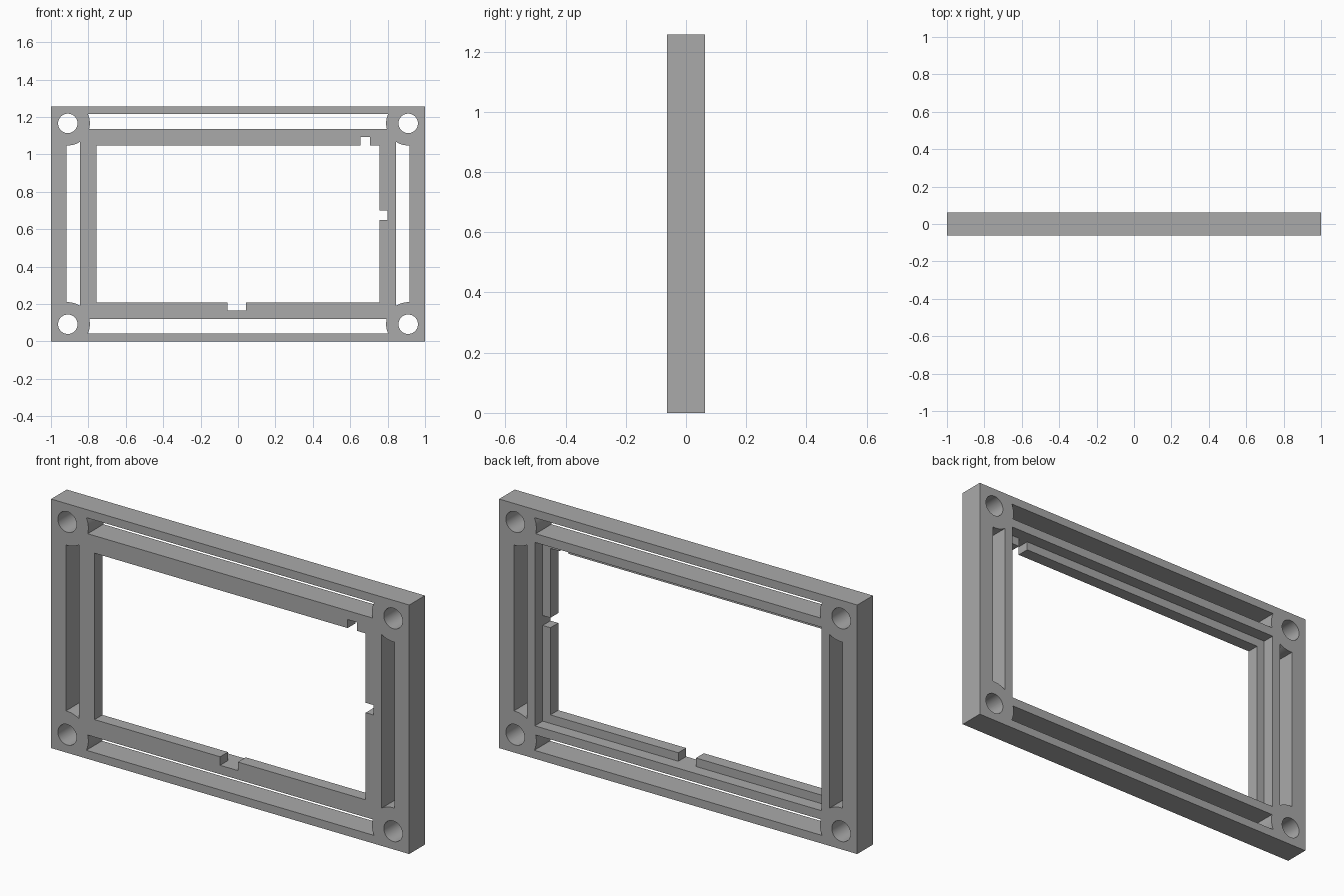
import bpy, bmesh, math

if "Cube" in bpy.data.objects:
    bpy.data.objects.remove(bpy.data.objects["Cube"], do_unlink=True)

WIDTH, HEIGHT, DEPTH = 2.0, 1.257, 0.125
HOLE_X, HOLE_Z, HOLE_R = 0.91, 0.537, 0.052   # screw holes, from the centre
BOSS_R = 0.118                                # solid material around each hole
WIN_X, WIN_Z = 0.757, 0.42                    # front window, half sizes
REB_X, REB_Z = 0.80, 0.463                    # rear rebate, half sizes
FRONT, BACK, STEP = -DEPTH / 2, DEPTH / 2, 0.0

grey = bpy.data.materials.new("plain grey")
grey.use_nodes = True
colour = (0.4, 0.4, 0.4, 1)
grey.diffuse_color = colour
grey.node_tree.nodes["Principled BSDF"].inputs["Base Color"].default_value = colour


def prism(name, outline, y0, y1):
    """Extrude an (x, z) outline, given about the frame centre, along y."""
    bm = bmesh.new()
    face = bm.faces.new([bm.verts.new((x, y0, z + HEIGHT / 2)) for x, z in outline])
    new = bmesh.ops.extrude_face_region(bm, geom=[face])["geom"]
    bmesh.ops.translate(bm, vec=(0, y1 - y0, 0),
                        verts=[v for v in new if isinstance(v, bmesh.types.BMVert)])
    bmesh.ops.recalc_face_normals(bm, faces=bm.faces)
    mesh = bpy.data.meshes.new(name)
    bm.to_mesh(mesh)
    bm.free()
    obj = bpy.data.objects.new(name, mesh)
    bpy.context.collection.objects.link(obj)
    mesh.materials.append(grey)
    return obj


def rect(x0, x1, z0, z1):
    return [(x0, z0), (x1, z0), (x1, z1), (x0, z1)]


def slot(inner, outer, along, across, steps=12):
    """Long slot whose ends curve around the bosses, as (along, across) points."""
    end = []
    for i in range(steps + 1):
        c = inner + (outer - inner) * i / steps
        end.append((along - math.sqrt(BOSS_R ** 2 - (c - across) ** 2), c))
    return end + [(-a, c) for a, c in reversed(end)]


frame = prism("frame", rect(-WIDTH / 2, WIDTH / 2, -HEIGHT / 2, HEIGHT / 2), FRONT, BACK)


def cut(outline, y0=FRONT - 0.1, y1=BACK + 0.1):
    cutter = prism("cutter", outline, y0, y1)
    cutter.hide_render = True
    mod = frame.modifiers.new("cut", "BOOLEAN")
    mod.operation, mod.solver, mod.object = "DIFFERENCE", "EXACT", cutter
    bpy.context.view_layer.objects.active = frame
    bpy.ops.object.modifier_apply(modifier=mod.name)
    bpy.data.objects.remove(cutter, do_unlink=True)


# Window with its three notches in the lip
cut([(-WIN_X, -WIN_Z), (-0.056, -WIN_Z), (-0.056, -REB_Z), (0.043, -REB_Z),
     (0.043, -WIN_Z), (WIN_X, -WIN_Z), (WIN_X, 0.02), (REB_X, 0.02),
     (REB_X, 0.07), (WIN_X, 0.07), (WIN_X, WIN_Z), (0.707, WIN_Z),
     (0.707, REB_Z), (0.656, REB_Z), (0.656, WIN_Z), (-WIN_X, WIN_Z)])

# Rear rebate
cut(rect(-REB_X, REB_X, -REB_Z, REB_Z), STEP)

# Slots along all four sides
for s in (-1, 1):
    cut([(a, s * c) for a, c in slot(0.508, 0.587, HOLE_X, HOLE_Z)])
    cut([(s * c, a) for a, c in slot(0.844, 0.918, HOLE_Z, HOLE_X)])

# Corner screw holes
for sx in (-1, 1):
    for sz in (-1, 1):
        ring = [math.tau * i / 48 for i in range(48)]
        cut([(sx * HOLE_X + HOLE_R * math.cos(t), sz * HOLE_Z + HOLE_R * math.sin(t))
             for t in ring])

bpy.ops.object.select_all(action="DESELECT")
frame.select_set(True)
bpy.context.view_layer.objects.active = frame
bpy.ops.object.shade_smooth_by_angle(angle=math.radians(30))
